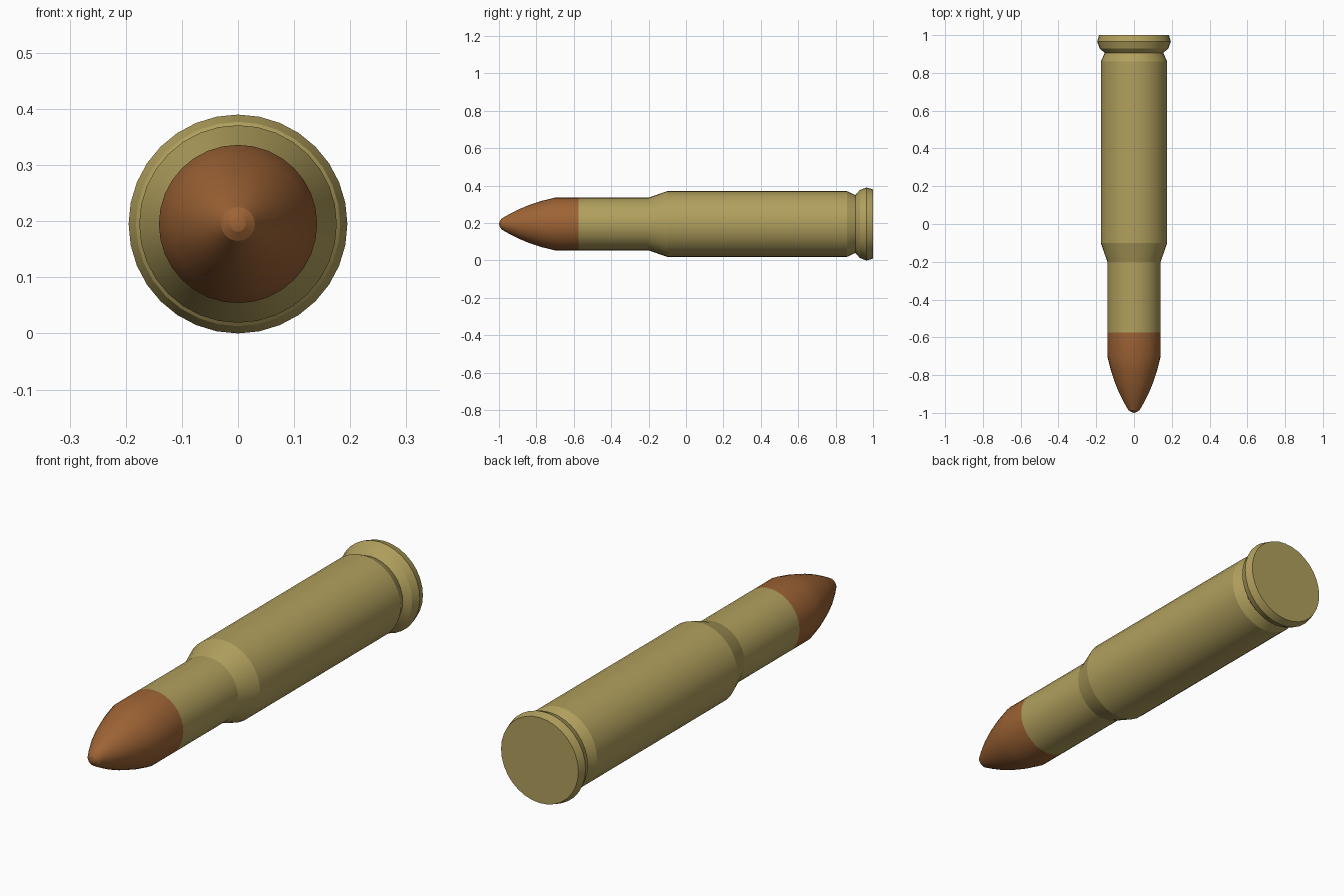
import bpy, bmesh, math
from mathutils import Vector, Matrix

if "Cube" in bpy.data.objects:
    bpy.data.objects.remove(bpy.data.objects["Cube"])

SEGMENTS = 32
AXIS_Z = 0.195


def lathe(name, profile, color):
    """Spin a (y, radius) profile around the long axis."""
    bm = bmesh.new()
    verts = [bm.verts.new((0, y, AXIS_Z + r)) for y, r in profile]
    edges = [bm.edges.new(pair) for pair in zip(verts, verts[1:])]
    bmesh.ops.spin(bm, geom=verts + edges, cent=(0, 0, AXIS_Z), axis=(0, 1, 0),
                   angle=math.tau, steps=SEGMENTS, use_duplicate=False)
    bmesh.ops.remove_doubles(bm, verts=bm.verts[:], dist=1e-4)
    bmesh.ops.recalc_face_normals(bm, faces=bm.faces[:])
    # make sure the open shells face outward
    f = max(bm.faces, key=lambda f: f.calc_center_median().z)
    if f.normal.z < 0:
        bmesh.ops.reverse_faces(bm, faces=bm.faces[:])
    mesh = bpy.data.meshes.new(name)
    bm.to_mesh(mesh)
    bm.free()
    obj = bpy.data.objects.new(name, mesh)
    bpy.context.collection.objects.link(obj)
    mat = bpy.data.materials.new(name + "_color")
    mat.diffuse_color = color
    mat.use_nodes = True
    mat.node_tree.nodes["Principled BSDF"].inputs["Base Color"].default_value = mat.diffuse_color
    mesh.materials.append(mat)
    bpy.ops.object.select_all(action='DESELECT')
    obj.select_set(True)
    bpy.context.view_layer.objects.active = obj
    bpy.ops.object.shade_smooth_by_angle(angle=math.radians(17))
    return obj


# Brass case: neck, shoulder, body, groove, rim and flat base
lathe("case", [(-0.575, 0.141), (-0.2, 0.141), (-0.1, 0.176), (0.86, 0.176),
               (0.905, 0.155), (0.93, 0.182), (0.965, 0.195), (1.0, 0.185),
               (1.0, 0.0)], (0.44, 0.35, 0.11, 1))

# Copper bullet: straight shank and curved nose
lathe("bullet", [(-0.575, 0.141), (-0.70, 0.141), (-0.77, 0.124), (-0.84, 0.101),
                 (-0.90, 0.076), (-0.95, 0.05), (-0.985, 0.03), (-0.996, 0.014),
                 (-1.0, 0.0)], (0.34, 0.125, 0.035, 1))
